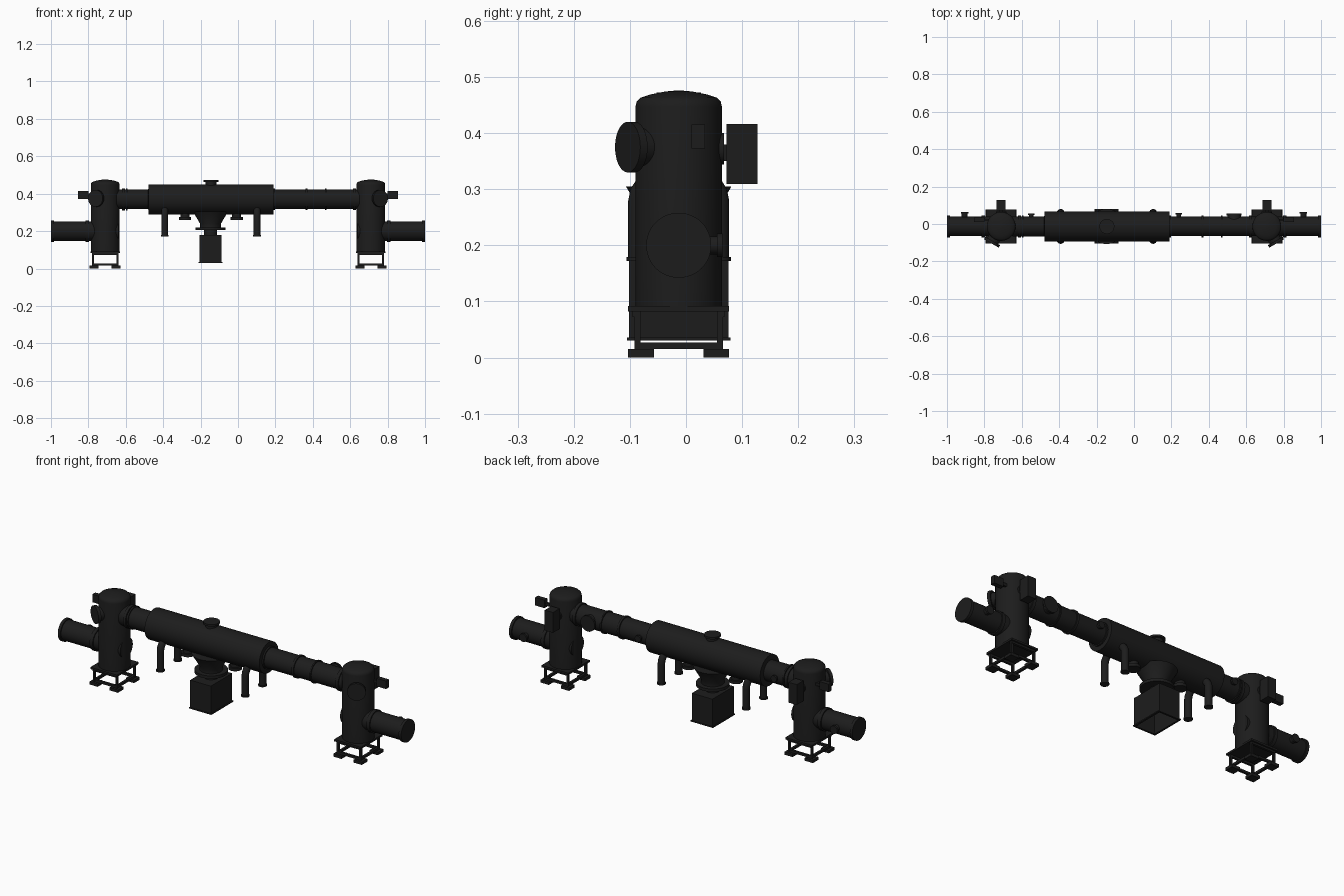
import bpy, bmesh, math
from mathutils import Vector, Matrix

if "Cube" in bpy.data.objects:
    bpy.data.objects.remove(bpy.data.objects["Cube"])

YC = -0.013          # centre line of the assembly in y
ZT, ZL = 0.37, 0.20  # heights of upper and lower tubes
mat = bpy.data.materials.new("black_metal")
mat.diffuse_color = (0.012, 0.012, 0.012, 1)
mat.use_nodes = True
mat.node_tree.nodes["Principled BSDF"].inputs["Base Color"].default_value = mat.diffuse_color


def finish(name, bm, smooth=True):
    bmesh.ops.recalc_face_normals(bm, faces=bm.faces)
    me = bpy.data.meshes.new(name)
    bm.to_mesh(me)
    bm.free()
    ob = bpy.data.objects.new(name, me)
    bpy.context.collection.objects.link(ob)
    me.materials.append(mat)
    if smooth:
        bpy.context.view_layer.objects.active = ob
        ob.select_set(True)
        bpy.ops.object.shade_smooth_by_angle(angle=math.radians(35))
        ob.select_set(False)
    return ob


def lathe(name, profile, origin, axis, n=48):
    """Capped solid of revolution; profile is (radius, distance along axis)."""
    bm = bmesh.new()
    m = Matrix.Translation(origin) @ Vector(axis).to_track_quat('Z', 'Y').to_matrix().to_4x4()
    rings = []
    for r, t in profile:
        rings.append([bm.verts.new(m @ Vector((r * math.cos(2 * math.pi * i / n),
                                               r * math.sin(2 * math.pi * i / n), t))) for i in range(n)])
    for a, b in zip(rings, rings[1:]):
        for i in range(n):
            bm.faces.new((a[i], a[(i + 1) % n], b[(i + 1) % n], b[i]))
    bm.faces.new(rings[0])
    bm.faces.new(rings[-1])
    return finish(name, bm)


def pipe(name, r, length, origin, axis, flanges=(), fr=0.006):
    """Pipe with raised flange rings at the given (start, end) spans."""
    prof = [] if flanges and flanges[0][0] == 0 else [(r, 0)]
    for a, b in flanges:
        if a > 0:
            prof.append((r, a))
        prof += [(r + fr, a), (r + fr, b)]
        if b < length:
            prof.append((r, b))
    if not flanges or flanges[-1][1] < length:
        prof.append((r, length))
    return lathe(name, prof, origin, axis)


def box(name, x, y, z):
    bm = bmesh.new()
    bmesh.ops.create_cube(bm, size=1)
    for v in bm.verts:
        v.co = [a + (b - a) * (c + 0.5) for (a, b), c in zip((sorted(x), sorted(y), sorted(z)), v.co)]
    return finish(name, bm, False)


# Central vessel and the tubes leading to the towers
lathe("main_vessel", [(0.05, 0), (0.08, 0.001), (0.08, 0.669), (0.05, 0.67)], (-0.48, YC, ZT), (1, 0, 0), 64)
pipe("left_upper_tube", 0.053, 0.18, (-0.65, YC, ZT), (1, 0, 0), [(0.03, 0.045), (0.05, 0.058)])
pipe("right_upper_tube", 0.052, 0.47, (0.18, YC, ZT), (1, 0, 0),
     [(0.01, 0.018), (0.18, 0.192), (0.285, 0.292), (0.435, 0.452)])
pipe("top_port", 0.03, 0.035, (-0.145, YC, 0.437), (0, 0, 1), [(0.025, 0.035)], 0.01)

# Side ports on the tubes
for x, z, r, y in [(-0.55, ZT, 0.012, 0.057), (0.24, ZT, 0.012, 0.06), (0.535, ZT, 0.036, 0.055),
                   (-0.905, ZL, 0.016, 0.065), (0.905, ZL, 0.016, 0.065)]:
    pipe("side_port", r, y, (x, 0, z), (0, 1, 0), [(y - 0.01, y)], 0.005)

# Pump hopper beneath the vessel
lathe("pump_cone", [(0.094, 0), (0.056, 0.065), (0.056, 0.085), (0.08, 0.085), (0.08, 0.1),
                    (0.036, 0.1), (0.036, 0.15)], (-0.147, YC, 0.305), (0, 0, -1))

# Open-bottomed pump housing with rims
bm = bmesh.new()
bmesh.ops.create_cube(bm, size=1)
for v in bm.verts:
    v.co = (-0.147 + v.co.x * 0.12, YC + v.co.y * 0.178, 0.107 + v.co.z * 0.144)
bmesh.ops.delete(bm, geom=[f for f in bm.faces if f.calc_center_median().z < 0.05], context='FACES')
housing = finish("pump_housing", bm, False)
sol = housing.modifiers.new("wall", 'SOLIDIFY')
sol.thickness, sol.offset = 0.005, -1
for s in (-1, 1):
    box("housing_rim_side", (-0.147 + s * 0.055, -0.147 + s * 0.065), (YC - 0.092, YC + 0.092), (0.03, 0.036))
    box("housing_rim_end", (-0.212, -0.082), (YC + s * 0.082, YC + s * 0.092), (0.03, 0.036))

# Short nozzles under the vessel
for x in (-0.283, -0.007):
    pipe("under_nozzle", 0.024, 0.05, (x, YC, 0.31), (0, 0, -1), [(0.035, 0.05)], 0.009)

# Bent drain legs, one pair near each end of the vessel
for x in (-0.392, 0.102):
    for s in (-1, 1):
        cu = bpy.data.curves.new("drain_leg", 'CURVE')
        cu.dimensions = '3D'
        cu.bevel_depth, cu.bevel_resolution, cu.use_fill_caps = 0.018, 6, True
        path = [(0.045, 0.322), (0.06, 0.308), (0.069, 0.294), (0.072, 0.278), (0.072, 0.175)]
        sp = cu.splines.new('POLY')
        sp.points.add(len(path) - 1)
        for p, (y, z) in zip(sp.points, path):
            p.co = (x, YC + s * y, z, 1)
        ob = bpy.data.objects.new("drain_leg", cu)
        cu.materials.append(mat)
        bpy.context.collection.objects.link(ob)
        lathe("drain_flange", [(0.021, 0), (0.021, 0.007)], (x, YC + s * 0.072, 0.172), (0, 0, 1), 32)

# Two mirrored end towers
for s in (-1, 1):
    cx = s * 0.71
    lathe("tower", [(0.077, 0.085), (0.077, 0.447), (0.075, 0.456), (0.068, 0.463), (0.05, 0.469),
                    (0.025, 0.474), (0.004, 0.476)], (cx, YC, 0), (0, 0, 1), 64)
    pipe("outer_tube", 0.052, 0.36, (s, YC, ZL), (-s, 0, 0),
         [(0, 0.015), (0.185, 0.203)])
    # Angled viewing port
    pipe("view_port", 0.034, 0.105, (cx, YC, 0.375), (s * 0.5, -0.866, 0), [(0.09, 0.105)], 0.011)
    # Control boxes with their mounts
    pipe("rear_port", 0.028, 0.081, (cx, YC, 0.372), (0, 1, 0))
    box("rear_control_box", (cx - 0.024, cx + 0.024), (0.072, 0.127), (0.309, 0.416))
    box("rear_box_bracket", (cx - 0.01, cx + 0.01), (0.05, 0.075), (0.35, 0.38))
    box("outer_control_box", (s * 0.8, s * 0.855), (0.01, 0.034), (0.373, 0.415))
    box("outer_box_bracket", (s * 0.76, s * 0.805), (0.016, 0.028), (0.385, 0.4))
    # Support frame
    box("base_plate", (cx - 0.078, cx + 0.078), (YC - 0.09, YC + 0.09), (0.082, 0.092))
    for k in (-1, 1):
        box("upper_beam_x", (cx - 0.07, cx + 0.07), (YC + k * 0.07, YC + k * 0.082), (0.072, 0.083))
        box("lower_beam_x", (cx - 0.07, cx + 0.07), (YC + k * 0.066, YC + k * 0.078), (0.015, 0.027))
        box("lower_beam_y", (cx + k * 0.058, cx + k * 0.07), (YC - 0.078, YC + 0.078), (0.015, 0.027))
        for j in (-1, 1):
            box("frame_post", (cx + k * 0.06, cx + k * 0.071), (YC + j * 0.068, YC + j * 0.079), (0.012, 0.084))
            box("foot", (cx + k * 0.035, cx + k * 0.083), (YC + j * 0.044, YC + j * 0.09), (0, 0.015))
